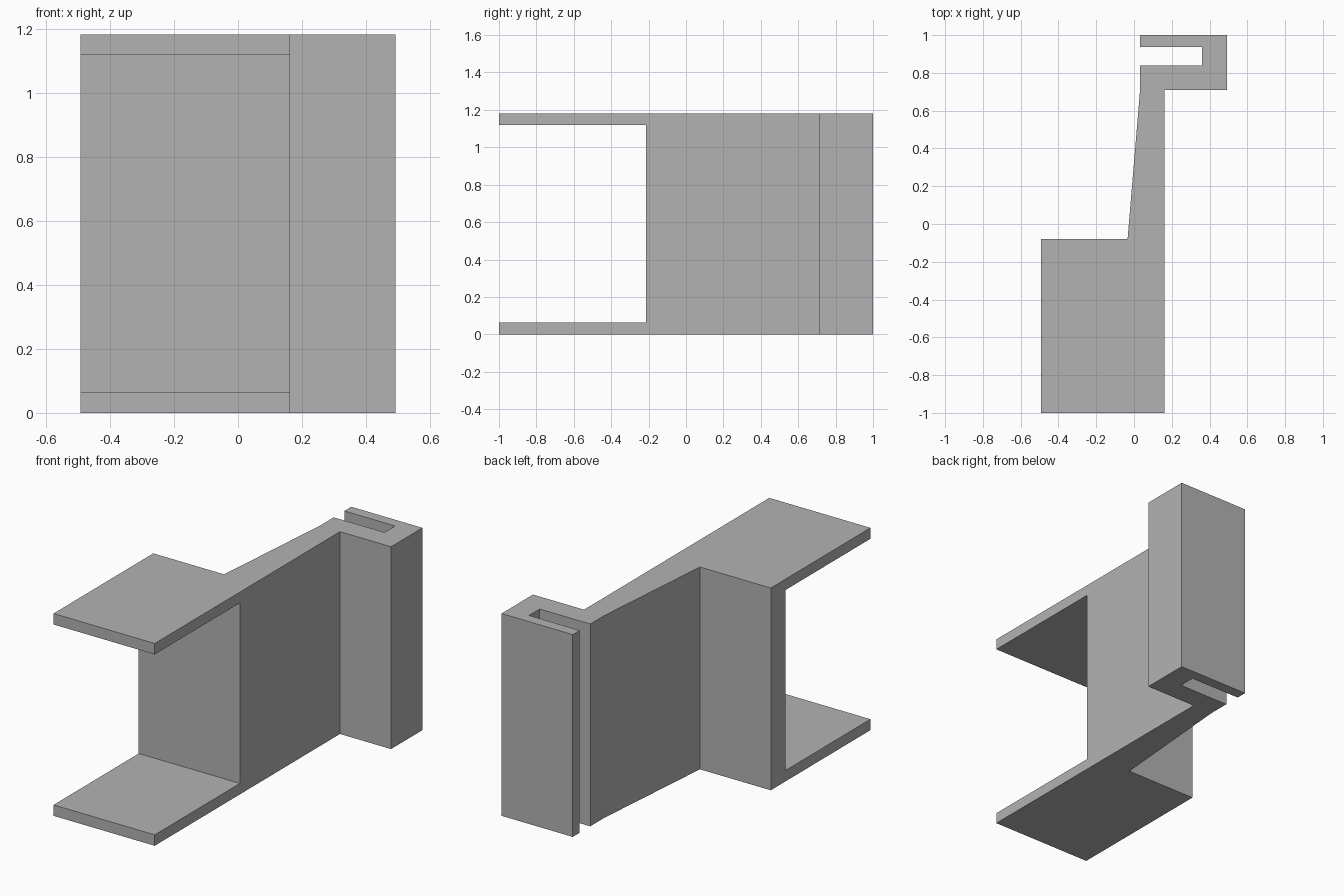
import bpy
import bmesh

default_cube = bpy.data.objects.get("Cube")
if default_cube:
    bpy.data.objects.remove(default_cube, do_unlink=True)

HEIGHT = 1.182
PLATE = 0.064

grey = bpy.data.materials.new("plain grey")
grey.use_nodes = True
colour = (0.45, 0.45, 0.45, 1)
grey.diffuse_color = colour
grey.node_tree.nodes["Principled BSDF"].inputs["Base Color"].default_value = colour


def extrude_profile(name, points, bottom, top):
    """Extrude a closed plan outline upwards into a solid."""
    bm = bmesh.new()
    face = bm.faces.new([bm.verts.new((x, y, bottom)) for x, y in points])
    result = bmesh.ops.extrude_face_region(bm, geom=[face])
    raised = [v for v in result["geom"] if isinstance(v, bmesh.types.BMVert)]
    bmesh.ops.translate(bm, verts=raised, vec=(0, 0, top - bottom))
    bmesh.ops.recalc_face_normals(bm, faces=bm.faces)
    mesh = bpy.data.meshes.new(name)
    bm.to_mesh(mesh)
    bm.free()
    mesh.materials.append(grey)
    obj = bpy.data.objects.new(name, mesh)
    bpy.context.collection.objects.link(obj)
    return obj


# Bracket: front block, tapered web and slotted rear hook in one outline
bracket = extrude_profile("slotted_bracket", [
    (-0.492, -1), (0.162, -1), (0.162, 0.71), (0.492, 0.71), (0.492, 1),
    (0.032, 1), (0.032, 0.936), (0.36, 0.936), (0.36, 0.838), (0.032, 0.838),
    (0.032, 0.71), (-0.034, -0.08), (-0.492, -0.08),
], 0, HEIGHT)

# Opening that leaves the upper and lower plates and the cross wall
cutter = extrude_profile("opening_cutter", [
    (-0.7, -1.2), (0.4, -1.2), (0.4, -0.214), (-0.7, -0.214),
], PLATE, HEIGHT - PLATE)
cutter.hide_render = True

cut = bracket.modifiers.new("front opening", "BOOLEAN")
cut.operation = "DIFFERENCE"
cut.solver = "EXACT"
cut.object = cutter
bpy.context.view_layer.objects.active = bracket
bpy.ops.object.modifier_apply(modifier=cut.name)
bpy.data.objects.remove(cutter, do_unlink=True)
